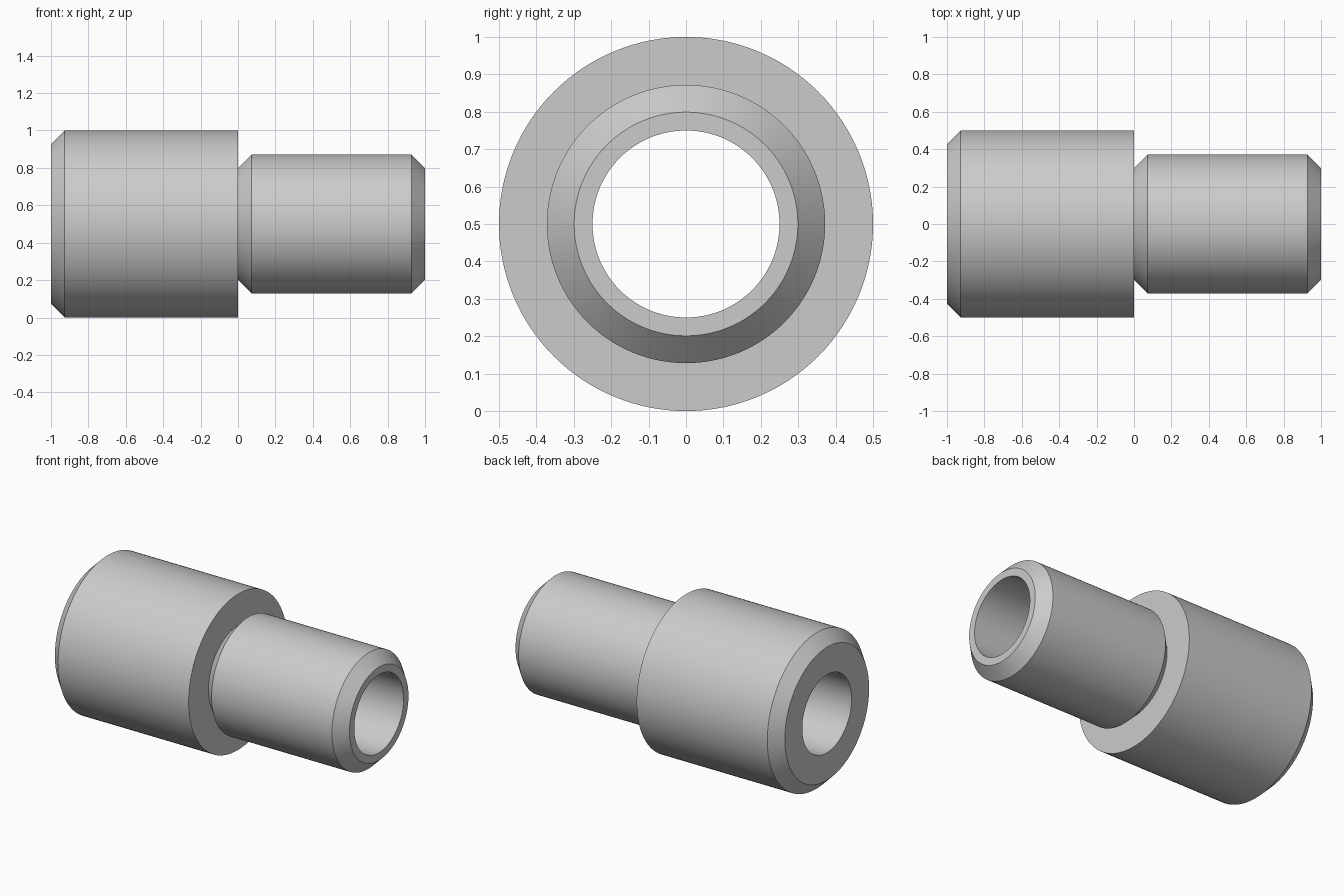
import bpy, bmesh, math
from mathutils import Vector

cube = bpy.data.objects.get("Cube")
if cube:
    bpy.data.objects.remove(cube, do_unlink=True)

BORE, BODY, SPIGOT = 0.25, 0.5, 0.372
CHAMFER = 0.073
SEGMENTS = 128

steel = bpy.data.materials.new("grey_steel")
colour = (0.6, 0.6, 0.6, 1)
steel.diffuse_color = colour
steel.use_nodes = True
steel.node_tree.nodes["Principled BSDF"].inputs["Base Color"].default_value = colour


def revolve(name, profile):
    """Turn a closed (x, radius) profile around the lengthwise axis."""
    bm = bmesh.new()
    verts = [bm.verts.new((x, 0, r)) for x, r in profile]
    edges = [bm.edges.new((v, verts[i - 1])) for i, v in enumerate(verts)]
    bmesh.ops.spin(bm, geom=verts + edges, cent=(0, 0, 0), axis=(1, 0, 0),
                   angle=math.tau, steps=SEGMENTS, use_merge=True)
    bmesh.ops.remove_doubles(bm, verts=bm.verts, dist=0.0001)
    bmesh.ops.recalc_face_normals(bm, faces=bm.faces)
    bmesh.ops.translate(bm, verts=bm.verts, vec=Vector((0, 0, BODY)))
    mesh = bpy.data.meshes.new(name)
    bm.to_mesh(mesh)
    bm.free()
    mesh.materials.append(steel)
    obj = bpy.data.objects.new(name, mesh)
    bpy.context.collection.objects.link(obj)
    bpy.ops.object.select_all(action='DESELECT')
    obj.select_set(True)
    bpy.context.view_layer.objects.active = obj
    bpy.ops.object.shade_smooth_by_angle(angle=math.radians(30))
    return obj


# Wide body, shoulder and chamfered spigot around one straight bore
revolve("stepped_sleeve", [
    (-1, BORE),
    (-1, BODY - CHAMFER),
    (-1 + CHAMFER, BODY),
    (0, BODY),
    (0, SPIGOT - CHAMFER),
    (CHAMFER, SPIGOT),
    (1 - CHAMFER, SPIGOT),
    (1, SPIGOT - CHAMFER),
    (1, BORE),
])
